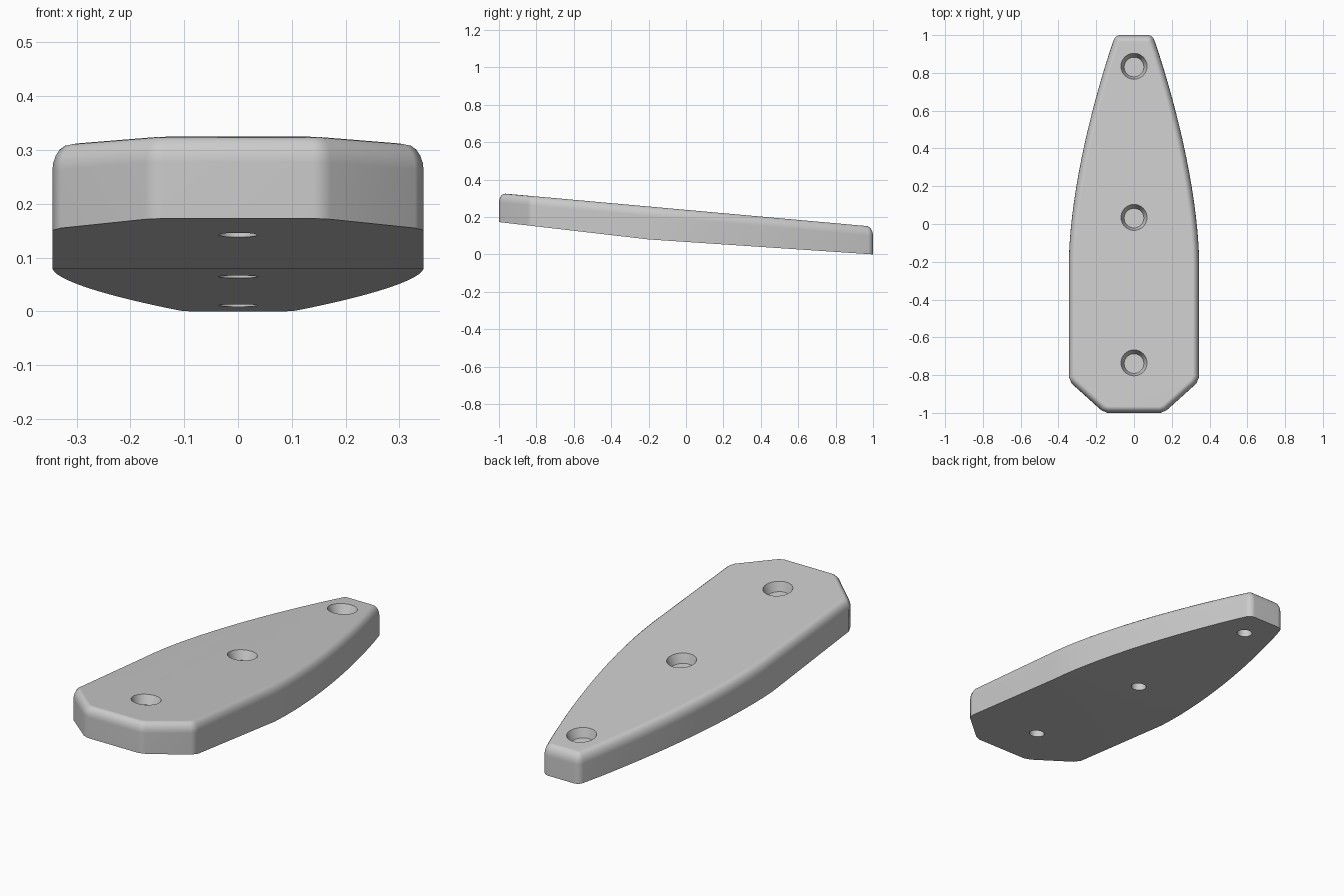
import bpy, bmesh, math
from mathutils import Vector

if "Cube" in bpy.data.objects:
    bpy.data.objects.remove(bpy.data.objects["Cube"])

def z_bottom(y):
    return 0.08 - 0.116 * (y + 0.2) if y < -0.2 else 0.08 * (1 - y) / 1.2

def z_top(y):
    return 0.325 - 0.0896 * (y + 0.97)

# Half outline: clipped rear corners, straight flank, curved taper, rounded nose
half = [Vector(p) for p in [(0.14, -1), (0.172, -0.987), (0.329, -0.846), (0.345, -0.81)]]
for i in range(15):
    y = -0.2 + 1.1 * i / 14
    half.append(Vector((0.345 - 0.245 * ((y + 0.2) / 1.2) ** 1.65, y)))
for i in range(5):
    a = math.radians(18 + 18 * i)
    half.append(Vector((0.073 + 0.036 * math.cos(a), 0.964 + 0.036 * math.sin(a))))
outline = half + [Vector((-p.x, p.y)) for p in reversed(half)]
n = len(outline)

def inset(d):
    pts = []
    for i, p in enumerate(outline):
        e1 = (p - outline[i - 1]).normalized()
        e2 = (outline[(i + 1) % n] - p).normalized()
        n1, n2 = Vector((-e1.y, e1.x)), Vector((-e2.y, e2.x))
        pts.append(p + (n1 + n2) * d / (1 + n1.dot(n2)))
    return pts

# Sloped plate with rounded top edge
bm = bmesh.new()
rings = [[bm.verts.new((p.x, p.y, z_bottom(p.y))) for p in outline]]
for k in range(6):
    a = math.pi / 2 * k / 5
    rings.append([bm.verts.new((p.x, p.y, z_top(p.y) - 0.05 * (1 - math.sin(a))))
                  for p in inset(0.034 * (1 - math.cos(a)))])
for lo, hi in zip(rings, rings[1:]):
    for i in range(n):
        j = (i + 1) % n
        bm.faces.new((lo[i], lo[j], hi[j], hi[i]))
bm.faces.new(rings[-1])
base = rings[0]
k = 4  # underside kink starts where the taper begins
m = n - 1 - k
bm.faces.new(list(reversed(base[:k + 1] + base[m:])))
bm.faces.new(list(reversed(base[k:m + 1])))
bmesh.ops.recalc_face_normals(bm, faces=bm.faces)
mesh = bpy.data.meshes.new("plate")
bm.to_mesh(mesh)
bm.free()
plate = bpy.data.objects.new("plate", mesh)
bpy.context.collection.objects.link(plate)

def cut(pos, r_low, r_high, depth, tilt):
    bpy.ops.mesh.primitive_cone_add(vertices=40, radius1=r_low, radius2=r_high, depth=depth,
                                    location=pos, rotation=(tilt, 0, 0))
    cutter = bpy.context.object
    cutter.name = "hole_cutter"
    cutter.hide_render = True
    bpy.context.view_layer.objects.active = plate
    mod = plate.modifiers.new("hole", 'BOOLEAN')
    mod.object, mod.operation, mod.solver = cutter, 'DIFFERENCE', 'EXACT'
    bpy.ops.object.modifier_apply(modifier=mod.name)
    bpy.data.objects.remove(cutter)

# Tapered recesses on top, smaller blind screw holes underneath
for y in (-0.735, 0.035, 0.835):
    cut((0, y, z_top(y)), 0.052, 0.086, 0.09, -0.09)
    cut((0, y, z_bottom(y)), 0.036, 0.036, 0.11, -0.09)

bpy.ops.object.select_all(action='DESELECT')
plate.select_set(True)
bpy.context.view_layer.objects.active = plate
bpy.ops.object.shade_smooth_by_angle(angle=math.radians(40))
wn = plate.modifiers.new("flat_top_normals", 'WEIGHTED_NORMAL')
wn.keep_sharp = True
